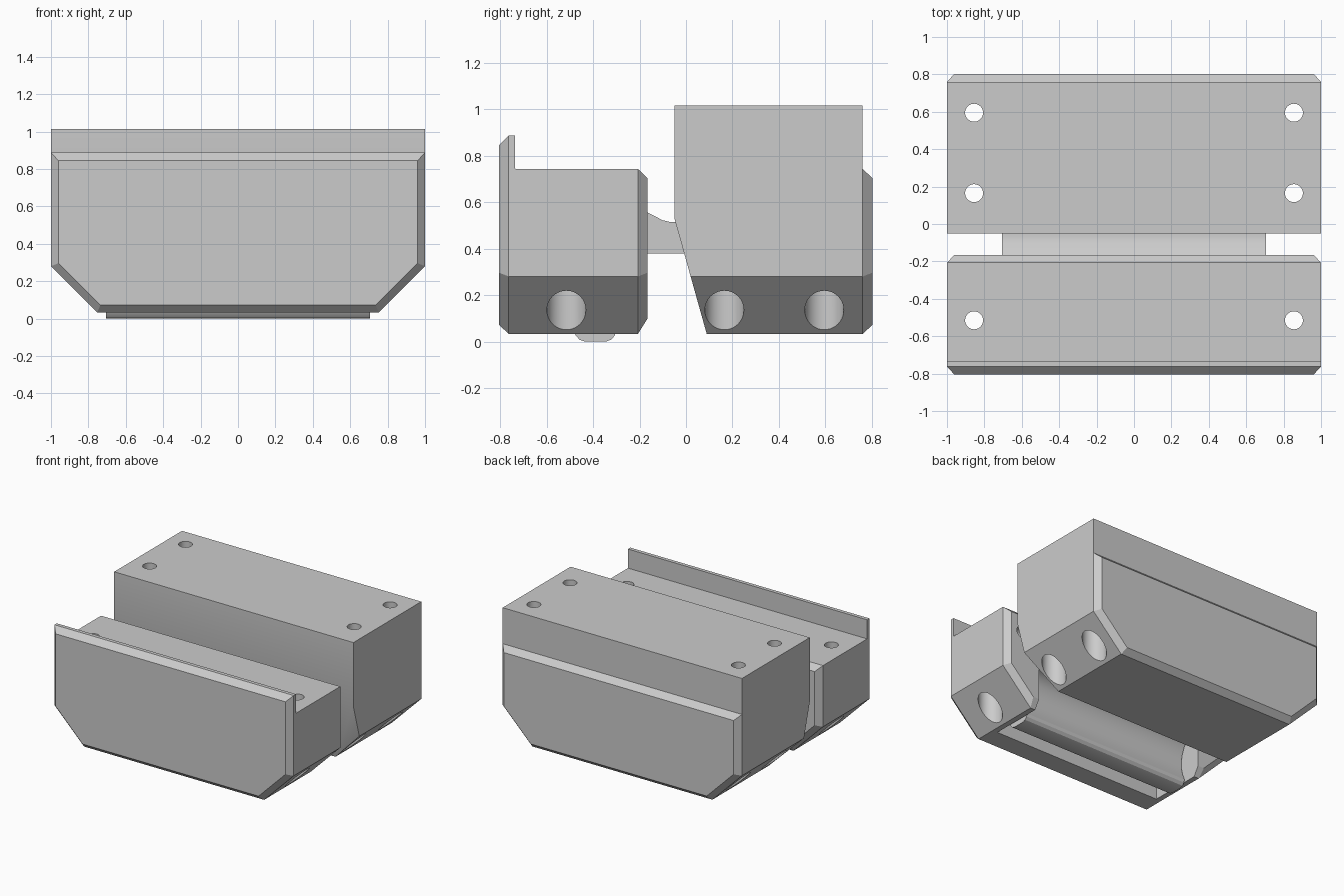
import bpy, bmesh
from math import radians, sin, cos, pi
from mathutils import Matrix

if "Cube" in bpy.data.objects:
    bpy.data.objects.remove(bpy.data.objects["Cube"])


def finish(bm, name):
    bmesh.ops.recalc_face_normals(bm, faces=bm.faces)
    me = bpy.data.meshes.new(name)
    bm.to_mesh(me)
    bm.free()
    ob = bpy.data.objects.new(name, me)
    bpy.context.collection.objects.link(ob)
    return ob


def loft(name, rings):
    """Skin a list of equal-length closed rings and cap the ends."""
    bm = bmesh.new()
    vs = [[bm.verts.new(p) for p in r] for r in rings]
    n = len(vs[0])
    for a, b in zip(vs, vs[1:]):
        for i in range(n):
            j = (i + 1) % n
            bm.faces.new((a[i], a[j], b[j], b[i]))
    bm.faces.new(vs[0])
    bm.faces.new(vs[-1])
    return finish(bm, name)


def section(y, inset, top, bottom):
    """Front outline with 45 degree lower corners, at depth y."""
    w = 1 - inset
    corner = 0.72 - 1.414 * inset
    half = [(w, top), (w, w - corner), (bottom + corner, bottom)]
    pts = half + [(-x, z) for x, z in reversed(half)]
    return [(x, y, z) for x, z in pts]


def prism(name, profile, w):
    """Extrude a (y, z) profile across x."""
    return loft(name, [[(x, y, z) for y, z in profile] for x in (-w, w)])


def cylinder(axis, centre, r, length):
    bm = bmesh.new()
    bmesh.ops.create_cone(bm, cap_ends=True, segments=40, radius1=r, radius2=r, depth=length)
    rot = {'z': Matrix(), 'x': Matrix.Rotation(pi / 2, 4, 'Y'), 'y': Matrix.Rotation(pi / 2, 4, 'X')}[axis]
    bm.transform(Matrix.Translation(centre) @ rot)
    return finish(bm, "hole_cutter")


def cut(ob, cutter):
    cutter.hide_render = True
    m = ob.modifiers.new("cut", 'BOOLEAN')
    m.operation, m.solver, m.object = 'DIFFERENCE', 'EXACT', cutter
    bpy.context.view_layer.objects.active = ob
    bpy.ops.object.modifier_apply(modifier=m.name)
    bpy.data.objects.remove(cutter)


def screw_hole(ob, y, depth):
    """Vertical through hole with a wide counterbore from below, both sides."""
    for x in (-0.855, 0.855):
        cut(ob, cylinder('z', (x, y, 0.5), 0.048, 1.6))
        cut(ob, cylinder('z', (x, y, depth - 0.5), 0.084, 1.0))


PIN = (-0.405, 0.575)

# Front jaw: chamfered block with raised front lip
front = loft("front_jaw", [
    section(-0.805, 0.04, 0.845, 0.072),
    section(-0.763, 0, 0.887, 0.033),
    section(-0.7351, 0, 0.887, 0.033),
    section(-0.7349, 0, 0.743, 0.033),
    section(-0.207, 0, 0.743, 0.033),
    section(-0.165, 0.04, 0.703, 0.10)])
# Lever pocket, open below and behind
cut(front, prism("pocket_cutter", [(-0.61, -0.1), (-0.61, 0.60), (-0.55, 0.67), (-0.1, 0.67), (-0.1, -0.1)], 0.712))
screw_hole(front, -0.515, 0.40)
cut(front, cylinder('x', (0, *PIN), 0.05, 2.4))
for x in (-0.865, 0.865):
    cut(front, cylinder('y', (x, -0.2, PIN[1]), 0.045, 0.25))

# Rear jaw: tall block with sloped inner face and chamfered back plate
rear = loft("rear_jaw", [
    section(-0.05, 0, 1.015, 0.033),
    section(0.7599, 0, 1.015, 0.033),
    section(0.7601, 0, 0.743, 0.033),
    section(0.803, 0.04, 0.703, 0.072)])
cut(rear, prism("slope_cutter", [(-0.2, 1.066), (0.118, -0.07), (-0.2, -0.07)], 1.2))
for y in (0.165, 0.595):
    screw_hole(rear, y, 0.40)

# Catch lever: rounded pivot boss, foot below and arm reaching back
boss = [(PIN[0] + 0.09 * cos(a), PIN[1] + 0.09 * sin(a))
        for a in [radians(60 + 15 * i) for i in range(9)]]
lever = prism("catch_lever", boss + [
    (-0.49, 0.40), (-0.485, 0.05), (-0.475, 0.027), (-0.458, 0.008), (-0.435, 0),
    (-0.345, 0), (-0.322, 0.008), (-0.306, 0.027), (-0.302, 0.05),
    (-0.322, 0.10), (-0.333, 0.15), (-0.335, 0.20), (-0.327, 0.25), (-0.305, 0.305),
    (-0.27, 0.35), (-0.22, 0.373), (-0.16, 0.38), (0.0, 0.38), (-0.04, 0.515),
    (-0.07, 0.515), (-0.10, 0.522), (-0.165, 0.555), (-0.25, 0.60)], 0.705)
cut(lever, cylinder('x', (0, *PIN), 0.05, 2.4))

# Smooth the round surfaces, keep hard edges
for ob in (front, rear, lever):
    bpy.ops.object.select_all(action='DESELECT')
    ob.select_set(True)
    bpy.context.view_layer.objects.active = ob
    bpy.ops.object.shade_smooth_by_angle(angle=radians(28))
